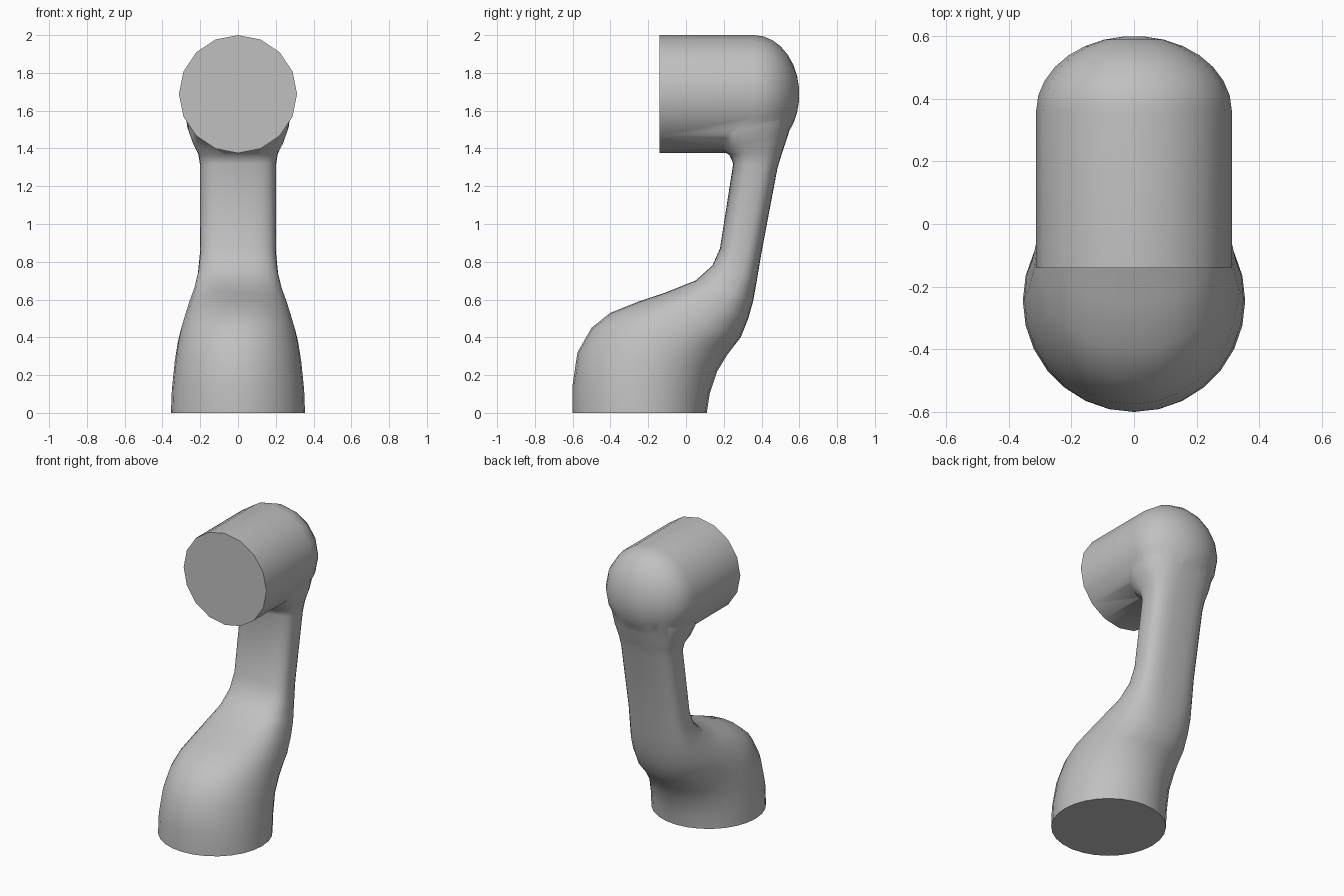
import bpy, math
from mathutils import Vector

cube = bpy.data.objects.get("Cube")
if cube:
    bpy.data.objects.remove(cube)

grey = bpy.data.materials.new("light_grey")
grey.use_nodes = True
grey.diffuse_color = (0.53, 0.53, 0.53, 1)
grey.node_tree.nodes["Principled BSDF"].inputs["Base Color"].default_value = grey.diffuse_color


def loft(name, rings):
    """Skin a list of equal rings and cap both ends."""
    n = len(rings[0])
    verts = [p for ring in rings for p in ring]
    faces = [(r * n + i, r * n + (i + 1) % n, (r + 1) * n + (i + 1) % n, (r + 1) * n + i)
             for r in range(len(rings) - 1) for i in range(n)]
    faces += [tuple(reversed(range(n))), tuple(range(len(verts) - n, len(verts)))]
    mesh = bpy.data.meshes.new(name)
    mesh.from_pydata(verts, [], faces)
    mesh.materials.append(grey)
    ob = bpy.data.objects.new(name, mesh)
    bpy.context.collection.objects.link(ob)
    return ob


def bend(v, power):
    return math.copysign(abs(v) ** power, v)


def body_ring(fy, fz, by, bz, width, power, n=28):
    """Rounded section through a front point and a back point of the arm."""
    front, back = Vector((0, fy, fz)), Vector((0, by, bz))
    mid, half = (front + back) / 2, (back - front) / 2
    ring = []
    for i in range(n):
        a = math.tau * i / n
        ring.append(mid + half * bend(math.sin(a), power)
                    + Vector((width * bend(math.cos(a), power), 0, 0)))
    return ring


# Arm: front y, z, back y, z, half width, roundness
sections = [
    (-.60, 0, .11, 0, .355, 1),
    (-.60, .15, .125, .10, .35, 1),
    (-.575, .32, .165, .22, .335, 1),
    (-.50, .45, .22, .31, .318, .95),
    (-.40, .53, .255, .355, .302, .9),
    (-.25, .59, .29, .40, .285, .85),
    (-.10, .64, .33, .50, .262, .8),
    (.05, .70, .355, .59, .235, .75),
    (.14, .78, .375, .70, .212, .7),
    (.18, .87, .40, .85, .20, .68),
    (.25, 1.32, .485, 1.30, .20, .68),
    (.23, 1.365, .51, 1.38, .211, .72),
    (.18, 1.395, .543, 1.48, .242, .8),
    (.13, 1.45, .57, 1.57, .268, .9),
    (.13, 1.60, .58, 1.66, .285, 1),
]
arm = loft("arm_body", [body_ring(*s) for s in sections])

# Head: flat-fronted barrel with a domed back
radius, centre, straight, dome = .3125, 1.6875, .36, .24
profile = [(-.14, radius)]
for k in range(8):
    t = math.radians(k * 12)
    profile.append((straight + dome * math.sin(t), radius * math.cos(t)))
sides = 16
head = loft("barrel_head", [
    [Vector((-r * math.cos(math.tau * i / sides), y, centre + r * math.sin(math.tau * i / sides)))
     for i in range(sides)] for y, r in profile])

# Weld the head onto the arm
weld = arm.modifiers.new("weld_head", 'BOOLEAN')
weld.operation = 'UNION'
weld.solver = 'EXACT'
weld.object = head
bpy.ops.object.select_all(action='DESELECT')
arm.select_set(True)
bpy.context.view_layer.objects.active = arm
bpy.ops.object.modifier_apply(modifier=weld.name)
bpy.data.objects.remove(head)
bpy.ops.object.shade_smooth_by_angle(angle=math.radians(50))
